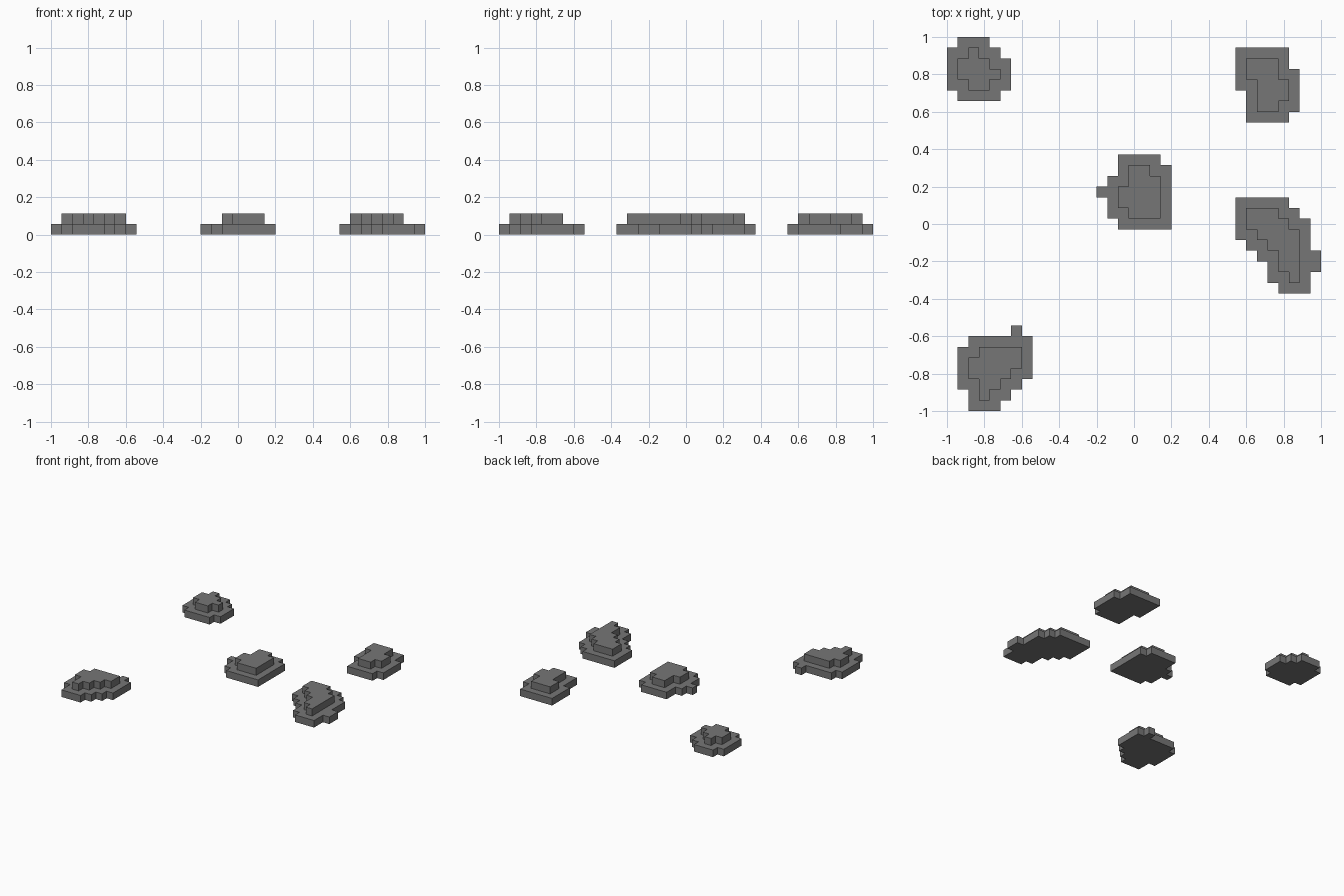
import bpy, bmesh

if "Cube" in bpy.data.objects:
    bpy.data.objects.remove(bpy.data.objects["Cube"])

N = 35                 # the model spans 35 grid cells
C = 2 / N              # size of one cell, also the height of one tier

stone = bpy.data.materials.new("stone grey")
stone.diffuse_color = (0.18, 0.18, 0.18, 1)
stone.use_nodes = True
stone.node_tree.nodes["Principled BSDF"].inputs["Base Color"].default_value = stone.diffuse_color

# Each rock: first grid row (counted from the back) and the start/end column of each row
ROCKS = {
    "back_left_rock": (0, [(1, 4), (0, 5), (0, 6), (0, 6), (0, 6), (1, 5)]),
    "back_right_rock": (1, [(27, 32), (27, 32), (27, 33), (27, 33),
                            (28, 33), (28, 33), (28, 32)]),
    "middle_rock": (11, [(16, 20), (16, 21), (15, 21), (14, 21),
                         (15, 21), (15, 21), (16, 21)]),
    "right_long_rock": (15, [(27, 32), (27, 33), (27, 34), (27, 34), (28, 34),
                             (29, 35), (30, 35), (30, 34), (31, 34)]),
    "front_left_rock": (27, [(6, 7), (2, 8), (1, 8), (1, 8), (1, 8),
                             (1, 7), (2, 6), (2, 5)]),
}
SIDES = [(1, 0), (-1, 0), (0, 1), (0, -1)]


def shrink(cells):
    """Upper tier: cells whose eight neighbours all belong to the lower tier."""
    return {(i, j) for i, j in cells
            if all((i + a, j + b) in cells for a in (-1, 0, 1) for b in (-1, 0, 1))}


def build_rock(name, tiers):
    bm = bmesh.new()

    def quad(points):
        bm.faces.new([bm.verts.new((x * C - 1, 1 - y * C, z * C)) for x, y, z in points])

    for k, cells in enumerate(tiers):
        above = tiers[k + 1] if k + 1 < len(tiers) else set()
        for i, j in cells:
            ring = [(i, j), (i + 1, j), (i + 1, j + 1), (i, j + 1)]
            # exposed tops, and the underside of the lowest tier
            if (i, j) not in above:
                quad([(x, y, k + 1) for x, y in ring])
            if k == 0:
                quad([(x, y, 0) for x, y in ring])
            # stepped outer walls
            for a, b in SIDES:
                if (i + a, j + b) in cells:
                    continue
                if a:
                    x = i + (a > 0)
                    p, q = (x, j), (x, j + 1)
                else:
                    y = j + (b > 0)
                    p, q = (i, y), (i + 1, y)
                quad([(*p, k), (*q, k), (*q, k + 1), (*p, k + 1)])

    bmesh.ops.remove_doubles(bm, verts=bm.verts[:], dist=C * 0.01)
    bmesh.ops.recalc_face_normals(bm, faces=bm.faces[:])
    bmesh.ops.dissolve_limit(bm, angle_limit=0.01, verts=bm.verts[:], edges=bm.edges[:])
    mesh = bpy.data.meshes.new(name)
    bm.to_mesh(mesh)
    bm.free()
    mesh.materials.append(stone)
    bpy.context.collection.objects.link(bpy.data.objects.new(name, mesh))


for name, (first, runs) in ROCKS.items():
    base = {(i, first + r) for r, (s, e) in enumerate(runs) for i in range(s, e)}
    build_rock(name, [base, shrink(base)])
